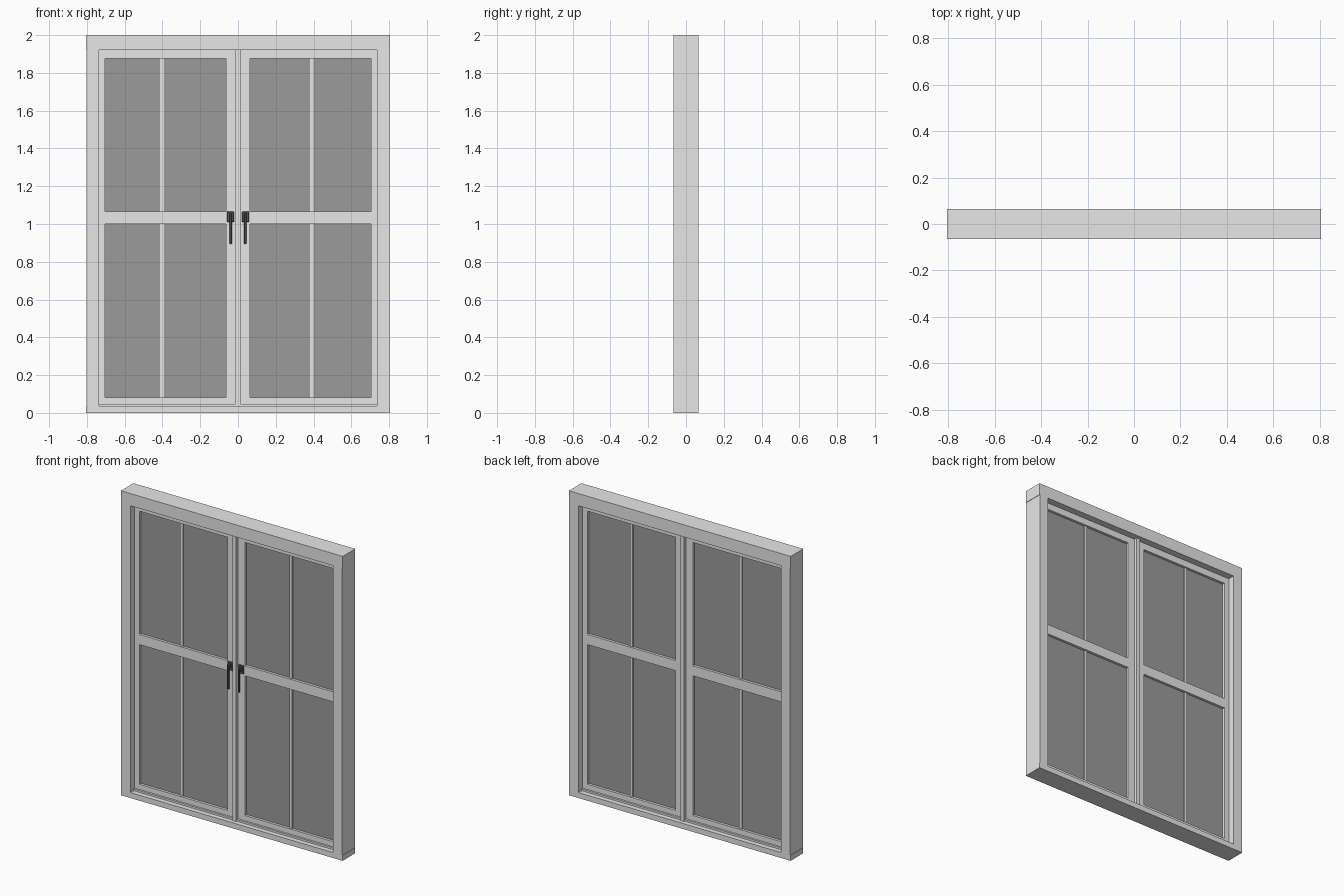
import bpy, bmesh

if "Cube" in bpy.data.objects:
    bpy.data.objects.remove(bpy.data.objects["Cube"])


def mat(name, v):
    m = bpy.data.materials.new(name)
    m.diffuse_color = (v, v, v, 1)
    m.use_nodes = True
    m.node_tree.nodes["Principled BSDF"].inputs["Base Color"].default_value = m.diffuse_color
    return m


FRAME = mat("frame_grey", 0.8)
GLASS = mat("glass_grey", 0.33)
METAL = mat("handle_dark", 0.1)


def box(name, x, y, z, m, bevel=0):
    """Axis-aligned box from (min, max) ranges."""
    me = bpy.data.meshes.new(name)
    bm = bmesh.new()
    bmesh.ops.create_cube(bm, size=1)
    for v in bm.verts:
        v.co = [r[0] + (c + 0.5) * (r[1] - r[0]) for c, r in zip(v.co, (x, y, z))]
    bm.to_mesh(me)
    bm.free()
    me.materials.append(m)
    ob = bpy.data.objects.new(name, me)
    bpy.context.collection.objects.link(ob)
    if bevel:
        b = ob.modifiers.new("bevel", 'BEVEL')
        b.width = bevel
        b.segments = 1
    return ob


def sym(d):
    return (-d, d)


# outer frame: header, sill and raised sill stop
box("header", sym(0.806), sym(0.065), (1.92, 2.0), FRAME)
box("sill", sym(0.806), sym(0.065), (0, 0.036), FRAME)
box("sill_stop", sym(0.737), sym(0.033), (0.036, 0.048), FRAME)
# centre post where the two sashes meet
box("centre_post", sym(0.013), sym(0.04), (0.036, 1.92), FRAME)

for side, s in (("left", -1), ("right", 1)):
    def sx(a, b):
        return tuple(sorted((s * a, s * b)))

    box(side + "_jamb", sx(0.737, 0.803), sym(0.065), (0.036, 1.92), FRAME)
    # sash border
    box(side + "_outer_stile", sx(0.703, 0.737), sym(0.02), (0.048, 1.92), FRAME)
    box(side + "_inner_stile", sx(0.013, 0.064), sym(0.02), (0.048, 1.92), FRAME)
    box(side + "_top_rail", sx(0.064, 0.703), sym(0.02), (1.876, 1.92), FRAME)
    box(side + "_bottom_rail", sx(0.064, 0.703), sym(0.02), (0.048, 0.082), FRAME)
    box(side + "_middle_rail", sx(0.064, 0.703), sym(0.02), (1.0, 1.066), FRAME)
    # thin glazing bars, above and below the middle rail
    for part, z in (("lower", (0.082, 1.0)), ("upper", (1.066, 1.876))):
        cx = 0.403 if s < 0 else 0.391
        box(f"{side}_{part}_glazing_bar", sx(cx - 0.01, cx + 0.01), sym(0.01), z, FRAME)
        box(f"{side}_{part}_glass", sx(0.064, 0.703), sym(0.003), z, GLASS)
    # lever handle on the front
    box(side + "_handle_plate", sx(0.022, 0.058), (-0.028, -0.02), (1.01, 1.066), METAL, 0.002)
    box(side + "_handle_neck", sx(0.032, 0.047), (-0.042, -0.028), (1.03, 1.056), METAL)
    box(side + "_handle_lever", sx(0.033, 0.045), (-0.05, -0.04), (0.895, 1.056), METAL, 0.002)
